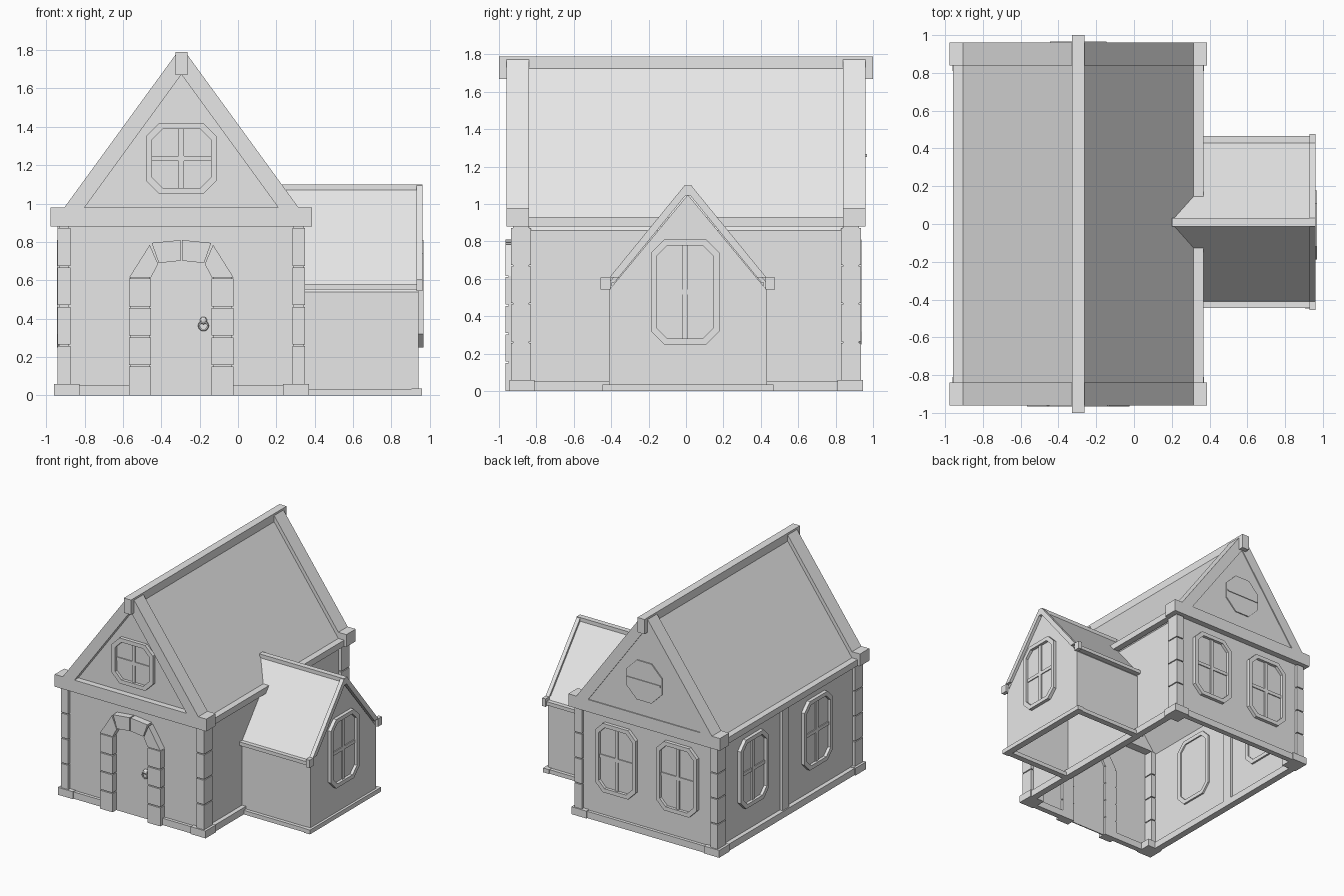
import bpy, bmesh
from math import radians
from mathutils import Matrix, Vector

cube = bpy.data.objects.get("Cube")
if cube:
    bpy.data.objects.remove(cube, do_unlink=True)

stone = bpy.data.materials.new("plain_grey")
stone.use_nodes = True
GREY = (0.8, 0.8, 0.8, 1)
stone.diffuse_color = GREY
stone.node_tree.nodes["Principled BSDF"].inputs["Base Color"].default_value = GREY


def finish(name, bm, matrix=None):
    bmesh.ops.recalc_face_normals(bm, faces=bm.faces)
    if matrix:
        bm.transform(matrix)
    mesh = bpy.data.meshes.new(name)
    bm.to_mesh(mesh)
    bm.free()
    mesh.materials.append(stone)
    obj = bpy.data.objects.new(name, mesh)
    bpy.context.collection.objects.link(obj)
    return obj


def prism(name, pts, axis, d0, d1, open_bottom=False, matrix=None):
    """Extrude a 2D profile along x or y; the first edge may be left open."""
    bm = bmesh.new()
    place = (lambda u, v, d: (u, d, v)) if axis == "y" else (lambda u, v, d: (d, u, v))
    a = [bm.verts.new(place(u, v, d0)) for u, v in pts]
    b = [bm.verts.new(place(u, v, d1)) for u, v in pts]
    bm.faces.new(a)
    bm.faces.new(b[::-1])
    for i in range(1 if open_bottom else 0, len(pts)):
        j = (i + 1) % len(pts)
        bm.faces.new((a[i], a[j], b[j], b[i]))
    return finish(name, bm, matrix)


def box(name, x0, x1, y0, y1, z0, z1, matrix=None):
    return prism(name, [(x0, z0), (x1, z0), (x1, z1), (x0, z1)], "y", y0, y1, matrix=matrix)


def chevron(c, half, z, slope, thick, cap):
    """Pitched band, cut level at the eaves and flat under the ridge beam."""
    inner = half - thick / slope
    top = z + (half - cap) * slope
    return [(c - half, z), (c - cap, top), (c + cap, top), (c + half, z),
            (c + inner, z), (c, z + inner * slope), (c - inner, z)]


def pentagon(c, half, eave, peak):
    return [(c - half, 0), (c + half, 0), (c + half, eave), (c, peak), (c - half, eave)]


def octagon(w, h, cut):
    x, z = w / 2, h / 2
    return [(-x + cut, -z), (x - cut, -z), (x, -z + cut), (x, z - cut),
            (x - cut, z), (-x + cut, z), (-x, z - cut), (-x, -z + cut)]


def window(name, place, turn, w, h, rim=0.032, out=0.028):
    """Chamfered frame, pane and glazing bars, facing -y before turning."""
    m = Matrix.Translation(Vector(place)) @ Matrix.Rotation(radians(turn), 4, "Z")
    bm = bmesh.new()
    rings = []
    for pts, d in ((octagon(w, h, 0.07), 0.015), (octagon(w, h, 0.07), -out),
                   (octagon(w - 2 * rim, h - 2 * rim, 0.055), -out),
                   (octagon(w - 2 * rim, h - 2 * rim, 0.055), 0.015)):
        rings.append([bm.verts.new((u, d, v)) for u, v in pts])
    for r in range(4):
        p, q = rings[r], rings[(r + 1) % 4]
        for i in range(8):
            j = (i + 1) % 8
            bm.faces.new((p[i], p[j], q[j], q[i]))
    finish(name + "_frame", bm, m)
    prism(name + "_pane", octagon(w - rim, h - rim, 0.06), "y", -0.004, 0.004, matrix=m)
    box(name + "_upright_bar", -0.014, 0.014, -0.014, 0, rim - h / 2, h / 2 - rim, m)
    box(name + "_cross_bar", rim - w / 2, w / 2 - rim, -0.012, 0, -0.014, 0.014, m)


# Main hall: open-bottomed walls and pitched roof
CX, SLOPE = -0.295, 1.374
prism("hall_walls", pentagon(CX, 0.62, 0.86, 1.70), "y", -0.91, 0.91, True)
prism("hall_roof", chevron(CX, 0.61, 0.93, SLOPE, 0.05, 0.02), "y", -0.9, 0.9)
box("hall_ridge_beam", CX - 0.032, CX + 0.032, -1, 1, 1.67, 1.79)
prism("back_gable_panel", [(CX - 0.55, 0.95), (CX + 0.55, 0.95), (CX, 1.70)], "y", 0.9, 0.952)
for side, label in ((-1, "front"), (1, "back")):
    y0, y1 = sorted((side * 0.96, side * 0.84))
    prism(label + "_bargeboard", chevron(CX, 0.61, 0.98, SLOPE, 0.145, 0.03), "y", y0, y1)
    box(label + "_tie_beam", CX - 0.682, CX + 0.682, y0, y1, 0.88, 0.98)

# Eaves, plinth and corner stones, mirrored around the hall
for sx, xn in ((-1, "right"), (1, "left")):
    def span(a, b):
        return sorted((CX + sx * a, CX + sx * b))
    box(xn + "_eave_beam", *span(0.61, 0.662), -0.85, 0.85, 0.88, 0.93)
    box(xn + "_plinth", *span(0.6, 0.655), -0.82, 0.82, 0, 0.055)
    for sy, yn in ((-1, "front"), (1, "back")):
        y0, y1 = sorted((sy * 0.945, sy * 0.81))
        box(f"{xn}_{yn}_plinth_block", *span(0.53, 0.665), y0, y1, 0, 0.06)
        y0, y1 = sorted((sy * 0.935, sy * 0.83))
        for i in range(4):
            z = 0.06 + i * 0.205
            box(f"{xn}_{yn}_corner_stone_{i + 1}", *span(0.578, 0.645), y0, y1, z, z + 0.197)
        box(f"{xn}_{yn}_corner_core", *span(0.585, 0.638), sy * 0.84, sy * 0.925, 0, 0.88)
    # Front plinth stops at the doorway
    box(xn + "_front_plinth", *span(0.26, 0.56), -0.935, -0.89, 0, 0.055)
box("back_plinth", CX - 0.56, CX + 0.56, 0.89, 0.935, 0, 0.055)
box("right_wall_pilaster", CX - 0.645, CX - 0.6, 0.02, 0.1, 0.05, 0.89)

# Door with stone jambs and a faceted arch
ARCH_SIDE = [(0.272, 0.615), (0.158, 0.615), (0.122, 0.685), (0.165, 0.785)]
ARCH_TOP = [(0.155, 0.795), (0.118, 0.69), (0.004, 0.702), (0.004, 0.81)]
prism("door_panel", [(CX - 0.16, 0), (CX + 0.16, 0), (CX + 0.16, 0.61), (CX + 0.12, 0.69),
                     (CX, 0.71), (CX - 0.12, 0.69), (CX - 0.16, 0.61)], "y", -0.917, -0.908)
for s, label in ((-1, "right"), (1, "left")):
    for i in range(4):
        x0, x1 = sorted((CX + s * 0.158, CX + s * 0.272))
        z0 = 0 if i == 0 else 0.005 + i * 0.153
        box(f"{label}_door_stone_{i + 1}", x0, x1, -0.965, -0.89, z0, 0.15 + i * 0.153)
    box(label + "_door_stone_core", *sorted((CX + s * 0.165, CX + s * 0.265)), -0.95, -0.89, 0, 0.615)
    prism(label + "_arch_stone", [(CX + s * u, v) for u, v in ARCH_SIDE], "y", -0.965, -0.89)
    prism(label + "_arch_crown", [(CX + s * u, v) for u, v in ARCH_TOP], "y", -0.965, -0.89)
bpy.ops.mesh.primitive_uv_sphere_add(segments=10, ring_count=6, radius=0.02,
                                     location=(-0.18, -0.93, 0.39))
bpy.context.object.name = "door_knob"
bpy.context.object.data.materials.append(stone)
bpy.ops.mesh.primitive_torus_add(major_segments=10, minor_segments=5, major_radius=0.023,
                                 minor_radius=0.006, location=(-0.18, -0.94, 0.363),
                                 rotation=(radians(90), 0, 0))
bpy.context.object.name = "door_ring"
bpy.context.object.data.materials.append(stone)

# Side wing
CY, WING = 0.01, 1.225
prism("wing_walls", pentagon(CY, 0.422, 0.54, 1.05), "x", 0.3, 0.94, True)
prism("wing_roof", chevron(CY, 0.42, 0.582, WING, 0.035, 0.01), "x", 0.2, 0.94)
prism("wing_bargeboard", chevron(CY, 0.42, 0.607, WING, 0.06, 0.02), "x", 0.93, 0.962)
box("wing_ridge_beam", 0.2, 0.962, CY - 0.022, CY + 0.022, 1.045, 1.1)
box("wing_end_plinth", 0.905, 0.96, CY - 0.457, CY + 0.457, 0, 0.035)
for s, label in ((-1, "front"), (1, "back")):
    def reach(a, b):
        return sorted((CY + s * a, CY + s * b))
    box(label + "_wing_eave", 0.32, 0.94, *reach(0.405, 0.455), 0.553, 0.582)
    box(label + "_wing_eave_block", 0.93, 0.962, *reach(0.415, 0.466), 0.543, 0.607)
    box(label + "_wing_plinth", 0.33, 0.92, *reach(0.4, 0.45), 0, 0.033)

# Windows
window("gable_window", (CX, -0.91, 1.235), 0, 0.37, 0.37)
window("wing_window", (0.94, -0.005, 0.53), 90, 0.366, 0.56)
for i, x in enumerate((-0.02, -0.57)):
    window(f"back_window_{i + 1}", (x, 0.91, 0.53), 180, 0.366, 0.56)
for i, y in enumerate((0.46, -0.36)):
    window(f"side_window_{i + 1}", (CX - 0.62, y, 0.53), -90, 0.366, 0.56)

# Octagonal vent in the back gable
prism("back_vent", [(CX + u, 1.26 + v) for u, v in octagon(0.32, 0.32, 0.094)], "y", 0.945, 0.961)
box("back_vent_bar", CX - 0.15, CX + 0.15, 0.955, 0.967, 1.253, 1.267)
